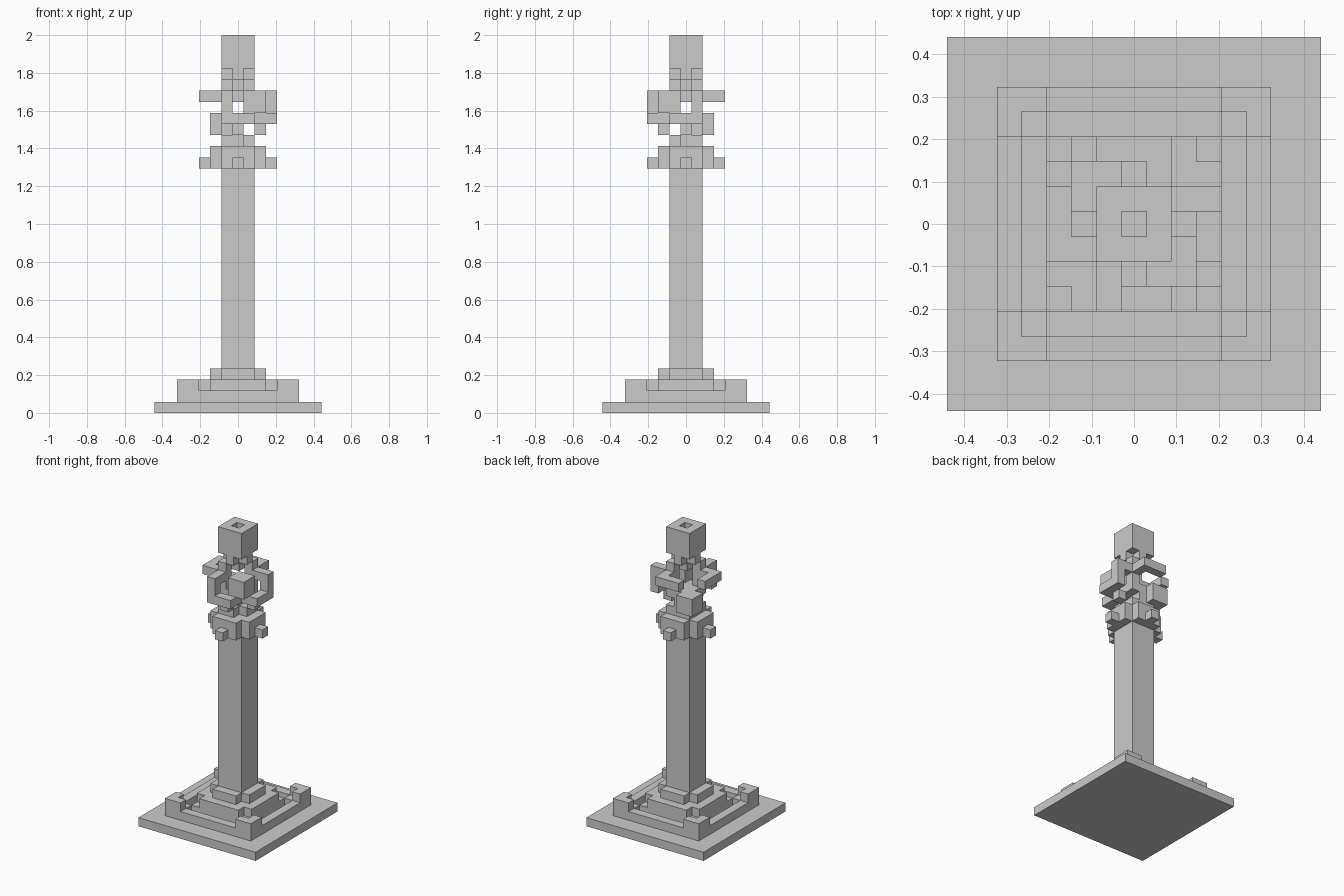
import bpy, bmesh
from mathutils import Vector
import math

if "Cube" in bpy.data.objects:
    bpy.data.objects.remove(bpy.data.objects["Cube"])

U = 2 / 34            # block size; x and y cells run -7..7, z cells 0..33
parts = {}


def add(name, *boxes):
    """Add inclusive cell boxes (x0,x1,y0,y1,z0,z1) to a part."""
    cells = parts.setdefault(name, set())
    for x0, x1, y0, y1, z0, z1 in boxes:
        cells.update((x, y, z) for x in range(x0, x1 + 1)
                     for y in range(y0, y1 + 1) for z in range(z0, z1 + 1))


def square(r, z0, z1):
    return (-r, r, -r, r, z0, z1)


def plus(a, b, z0, z1):
    """Cross-shaped layer: arms of half width a reaching out to b."""
    return [(-a, a, -b, b, z0, z1), (-b, b, -a, a, z0, z1)]


def diag(*boxes):
    """Boxes plus their mirror images across the diagonal y = -x."""
    return list(boxes) + [(-d, -c, -b, -a, e, f) for a, b, c, d, e, f in boxes]


# stepped base
add("base_slab", square(7, 0, 0))
add("base_step", square(3, 1, 1), *plus(2, 3, 2, 2), *plus(1, 2, 3, 3))
# low wall round the base, with raised corners
for s in (-1, 1):
    add("base_wall", (-5, 5, 5 * s, 5 * s, 1, 1), (5 * s, 5 * s, -5, 5, 1, 1))
    for t in (-1, 1):
        add("base_wall", (5 * s, 5 * s, 5 * t, 5 * t, 2, 2),
            (4 * s, 4 * s, 5 * t, 5 * t, 2, 2), (5 * s, 5 * s, 4 * t, 4 * t, 2, 2),
            (4 * s, 4 * s, 4 * t, 4 * t, 1, 1))

# shaft and its collar with four studs
add("shaft", square(1, 3, 21))
add("collar", *plus(1, 2, 22, 23), *plus(0, 3, 22, 22))

# open core of the head
add("head_core", (-1, 0, -1, 1, 24, 24), (1, 1, 0, 1, 24, 24),
    (-1, 0, 0, 1, 25, 25), square(1, 26, 26),
    (1, 1, 1, 1, 27, 29), (-1, -1, -1, -1, 27, 29), (0, 0, 0, 0, 29, 29))
add("small_studs", *diag((2, 2, 0, 0, 25, 25)))

# front and rear cubes
add("front_cube", (1, 2, -2, -1, 27, 28))
add("rear_cube", (-2, -1, 1, 2, 25, 26))

# hooked arms around the front cube, flat arms at the rear
add("hooked_arms", *diag((2, 3, 1, 1, 28, 28), (3, 3, 1, 1, 26, 27),
                         (3, 3, -1, 0, 26, 26), (2, 2, -1, -1, 26, 26)))
add("flat_arms", *diag((-3, -3, -1, 1, 28, 28), (-2, -2, -1, -1, 28, 28)))

# neck and hollow top block
add("neck", *plus(0, 1, 30, 30))
add("top_block", square(1, 31, 33))
parts["top_block"].discard((0, 0, 33))

filled = set().union(*parts.values())
AXES = (Vector((1, 0, 0)), Vector((0, 1, 0)), Vector((0, 0, 1)))

# turn each part into a mesh of its exposed block sides
for name, cells in parts.items():
    bm = bmesh.new()
    for c in sorted(cells):
        centre = Vector(c) + Vector((0, 0, 0.5))
        for i in range(3):
            for s in (-1, 1):
                n = AXES[i] * s
                if tuple(int(v) for v in Vector(c) + n) in filled:
                    continue
                a, b = AXES[(i + 1) % 3], AXES[(i + 2) % 3] * s
                bm.faces.new([bm.verts.new((centre + n / 2 + (a * p + b * q) / 2) * U)
                              for p, q in ((-1, -1), (1, -1), (1, 1), (-1, 1))])
    bmesh.ops.remove_doubles(bm, verts=bm.verts, dist=U * 0.01)
    bmesh.ops.dissolve_limit(bm, angle_limit=math.radians(1),
                             verts=bm.verts, edges=bm.edges)
    mesh = bpy.data.meshes.new(name)
    bm.to_mesh(mesh)
    bm.free()
    bpy.context.collection.objects.link(bpy.data.objects.new(name, mesh))
